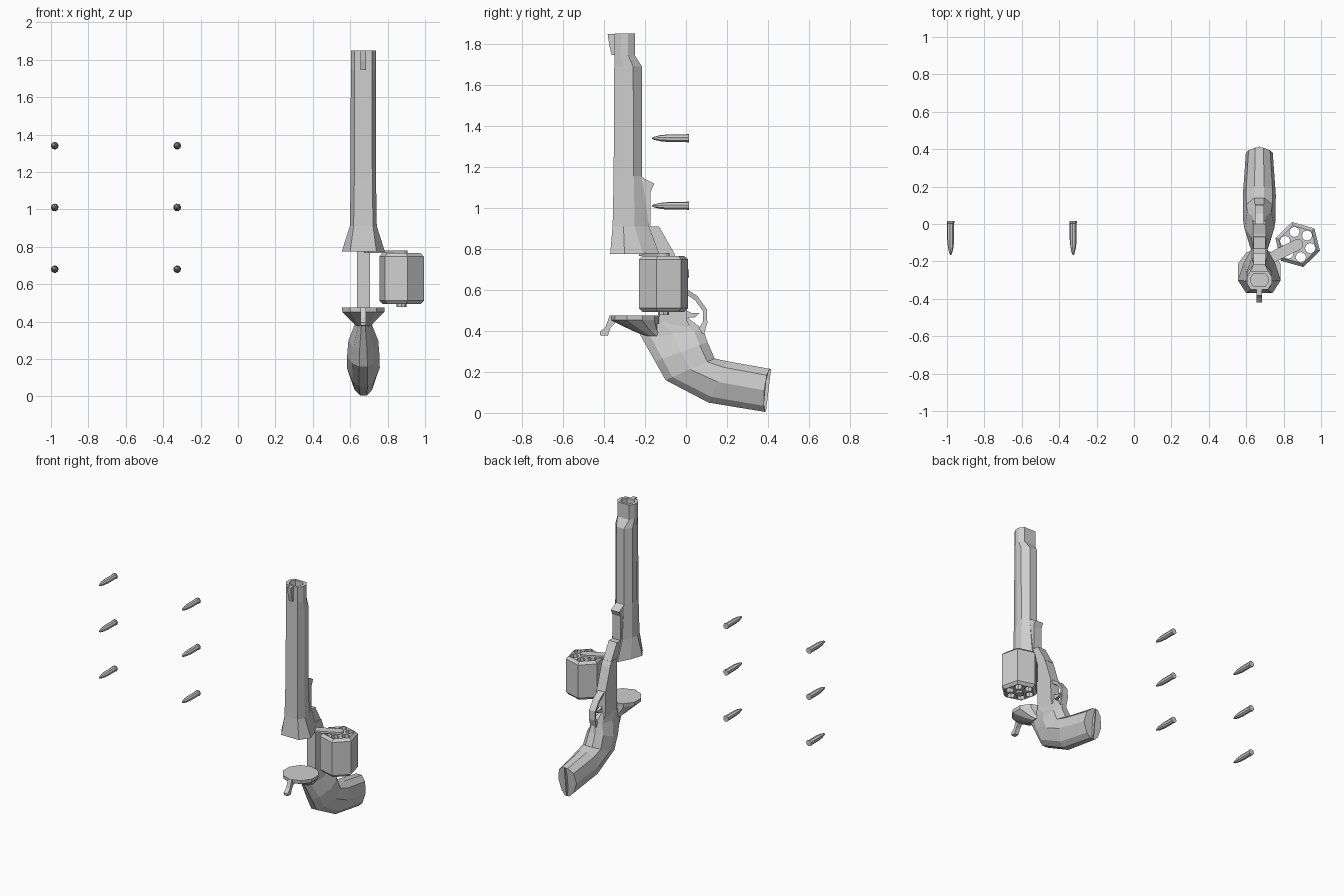
import bpy, bmesh, math
from mathutils import Vector

if "Cube" in bpy.data.objects:
    bpy.data.objects.remove(bpy.data.objects["Cube"])

CX = 0.67  # centre line of the main body

grey = bpy.data.materials.new("light_grey")
grey.diffuse_color = (0.62, 0.62, 0.62, 1)
grey.use_nodes = True
grey.node_tree.nodes["Principled BSDF"].inputs["Base Color"].default_value = grey.diffuse_color


def finish(name, bm):
    bmesh.ops.remove_doubles(bm, verts=bm.verts, dist=0.0001)
    bmesh.ops.recalc_face_normals(bm, faces=bm.faces)
    me = bpy.data.meshes.new(name)
    bm.to_mesh(me)
    bm.free()
    me.materials.append(grey)
    ob = bpy.data.objects.new(name, me)
    bpy.context.collection.objects.link(ob)
    return ob


def loft(name, rings):
    """Skin a list of equal-length vertex rings and cap both ends."""
    bm = bmesh.new()
    vs = [[bm.verts.new(p) for p in r] for r in rings]
    n = len(rings[0])
    for a, b in zip(vs, vs[1:]):
        for i in range(n):
            j = (i + 1) % n
            bm.faces.new((a[i], a[j], b[j], b[i]))
    bm.faces.new(vs[0][::-1])
    bm.faces.new(vs[-1])
    return finish(name, bm)


def slab(name, profile, half, x=CX):
    """Side profile (y, z) extruded evenly about x."""
    return loft(name, [[(x + s * half, y, z) for y, z in profile] for s in (-1, 1)])


def ring(cx, cy, z, r, n, turn=0.0):
    return [(cx + r * math.cos(turn + math.tau * i / n),
             cy + r * math.sin(turn + math.tau * i / n), z) for i in range(n)]


def mirror_ring(half, z):
    """Closed ring from half-section (x offset, y), front to back."""
    return ([(CX + x, y, z) for x, y in half]
            + [(CX - x, y, z) for x, y in reversed(half)])


# Barrel: eight-sided, flared at the foot, stepped near the muzzle, hollow bore
sections = [
    (0.775, [(0.07, -0.37), (0.115, -0.30), (0.085, -0.21), (0.04, -0.13)]),
    (0.91, [(0.052, -0.358), (0.072, -0.305), (0.07, -0.25), (0.04, -0.18)]),
    (1.155, [(0.048, -0.353), (0.068, -0.305), (0.067, -0.255), (0.03, -0.215)]),
    (1.69, [(0.046, -0.35), (0.067, -0.305), (0.067, -0.258), (0.03, -0.215)]),
    (1.745, [(0.046, -0.35), (0.067, -0.318), (0.067, -0.282), (0.046, -0.25)]),
    (1.85, [(0.046, -0.35), (0.067, -0.318), (0.067, -0.282), (0.046, -0.25)]),
]
rings = [mirror_ring(h, z) for z, h in sections]
for z, k in ((1.85, 0.68), (1.65, 0.68)):
    rings.append([(CX + (x - CX) * k, -0.3 + (y + 0.3) * k, z) for x, y, _ in rings[5]])
loft("barrel", rings)

slab("front_sight", [(-0.345, 1.848), (-0.382, 1.848), (-0.374, 1.79),
                     (-0.362, 1.745), (-0.345, 1.745)], 0.014)

# Rod housing under the barrel, and the strap joining barrel to grip
slab("rod_housing", [(-0.25, 0.78), (-0.25, 1.15), (-0.22, 1.152), (-0.155, 1.118),
                     (-0.172, 1.08), (-0.172, 0.91), (-0.132, 0.91),
                     (-0.055, 0.775)], 0.032)
slab("frame_strap", [(-0.13, 0.80), (-0.068, 0.80), (-0.05, 0.76), (0.0, 0.61),
                     (0.005, 0.45), (0.02, 0.42), (-0.13, 0.42)], 0.035)

# Round shield behind the drum, domed underneath
shield = []
for z, cy, r in ((0.476, -0.25, 0.12), (0.452, -0.25, 0.118), (0.405, -0.20, 0.07),
                 (0.375, -0.16, 0.04)):
    shield.append(ring(CX, cy, z, r, 10, math.pi / 10))
loft("shield", shield)

# Hammer with its spur
slab("hammer", [(-0.33, 0.474), (-0.372, 0.476), (-0.392, 0.42), (-0.42, 0.395),
                (-0.418, 0.378), (-0.382, 0.376), (-0.368, 0.415),
                (-0.345, 0.44), (-0.30, 0.43)], 0.015)

# Grip: front edge, rear edge and half width at stations along its bend
stations = [((-0.24, 0.41), (0.0, 0.47), 0.036),
            ((-0.215, 0.365), (0.085, 0.405), 0.045),
            ((-0.15, 0.25), (0.105, 0.345), 0.08),
            ((-0.10, 0.16), (0.14, 0.265), 0.087),
            ((0.11, 0.05), (0.20, 0.252), 0.088),
            ((0.39, 0.005), (0.415, 0.215), 0.072)]
across = [(0.0, 0.25), (0.14, 0.65), (0.5, 1.0), (0.85, 0.8), (1.0, 0.3)]
rings = []
for i, (a, b, w) in enumerate(stations):
    a, b = Vector(a), Vector(b)
    half = [(a.lerp(b, t), w * k) for t, k in across]
    back = 0.3 if i == 5 else 0.0  # butt is ridged: its sides sit further forward
    side = [(CX + x, p.x - back * x, p.y) for p, x in half]
    rings.append(side + [(2 * CX - x, y, z) for x, y, z in reversed(side)])
butt_a, butt_b = Vector(stations[-1][0]), Vector(stations[-1][1])
grip = loft("grip", rings)
slab("butt_ridge", [(0.36, 0.03), (0.39, 0.005), (0.415, 0.215), (0.38, 0.21)], 0.004)

# Trigger guard: bent strip
outer = [(-0.01, 0.612), (0.055, 0.57), (0.102, 0.505), (0.104, 0.44), (0.088, 0.385)]
inner = [(0.055, 0.40), (0.083, 0.445), (0.082, 0.497), (0.044, 0.55), (-0.01, 0.585)]
loft_rings = []
for o, i in zip(outer, reversed(inner)):
    loft_rings.append([(CX - 0.024, *o), (CX + 0.024, *o), (CX + 0.018, *i), (CX - 0.018, *i)])
loft("trigger_guard", loft_rings)
slab("trigger", [(-0.01, 0.505), (0.03, 0.486), (0.066, 0.488), (0.045, 0.467),
                 (-0.01, 0.462)], 0.01)

# Drum: chamfered hexagon, swung out to the side, with six open chambers
DX, DY, TURN = 0.875, -0.11, math.radians(44)
drum = loft("drum", [ring(DX, DY, z, r, 6, TURN) for z, r in
                     ((0.493, 0.105), (0.512, 0.124), (0.748, 0.124), (0.766, 0.105))])
bm = bmesh.new()
for k in range(6):
    a = TURN + k * math.tau / 6
    hx, hy = DX + 0.07 * math.cos(a), DY + 0.07 * math.sin(a)
    lo, hi = [[bm.verts.new(p) for p in ring(hx, hy, z, 0.028, 8)] for z in (0.4, 0.85)]
    for i in range(8):
        j = (i + 1) % 8
        bm.faces.new((lo[i], lo[j], hi[j], hi[i]))
    bm.faces.new(lo[::-1])
    bm.faces.new(hi)
cutter = finish("chamber_cutter", bm)
cutter.hide_render = True
cutter.hide_viewport = True
cutter.display_type = 'WIRE'
cut = drum.modifiers.new("chambers", 'BOOLEAN')
cut.operation = 'DIFFERENCE'
cut.solver = 'EXACT'
cut.object = cutter
loft("drum_pin", [ring(DX, DY, z, 0.027, 8) for z in (0.478, 0.78)])

# Crane arm: thin round-ended link from the frame to the drum
p, q = Vector((0.685, -0.205)), Vector((DX, DY))
d = (q - p).normalized()
n = Vector((-d.y, d.x))
link = [p + n * 0.028, p - n * 0.028]
for k in range(7):
    a = -math.pi / 2 + math.pi * k / 6
    link.append(q + d * 0.03 * math.cos(a) + n * 0.03 * math.sin(a))
loft("crane_arm", [[(v.x, v.y, z) for v in link] for z in (0.766, 0.78)])

# Six loose rounds pointing forward
for x in (-0.98, -0.325):
    for z in (0.68, 1.01, 1.34):
        prof = [(0.015, 0.021), (0.006, 0.021), (0.004, 0.019), (-0.085, 0.019),
                (-0.125, 0.015), (-0.155, 0.008), (-0.165, 0.003)]
        loft("round", [[(x + r * math.cos(math.tau * i / 8 + 0.2), y,
                         z + r * math.sin(math.tau * i / 8 + 0.2)) for i in range(8)]
                       for y, r in prof])
